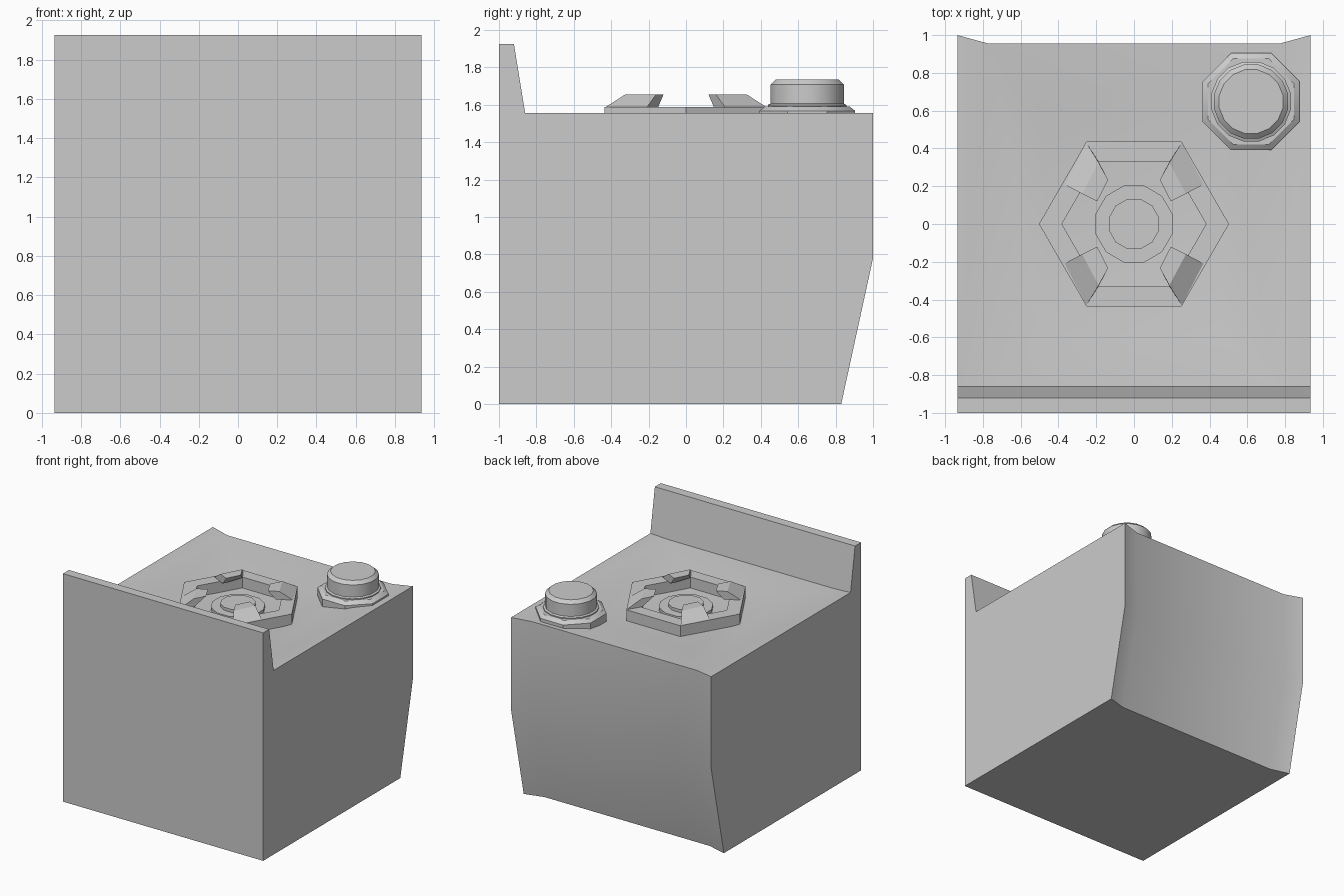
import bpy, bmesh, math
from mathutils import Vector

if "Cube" in bpy.data.objects:
    bpy.data.objects.remove(bpy.data.objects["Cube"])


def finish(name, bm, angle=30):
    bmesh.ops.remove_doubles(bm, verts=bm.verts[:], dist=1e-5)
    bmesh.ops.recalc_face_normals(bm, faces=bm.faces[:])
    me = bpy.data.meshes.new(name)
    bm.to_mesh(me)
    bm.free()
    me.shade_smooth()
    me.set_sharp_from_angle(angle=math.radians(angle))
    ob = bpy.data.objects.new(name, me)
    bpy.context.collection.objects.link(ob)
    return ob


def turned(name, centre, sides, rings, phase=0.0, cap=True):
    """Stack of polygonal rings (radius, z) joined into one turned part."""
    bm = bmesh.new()
    loops = []
    for r, z in rings:
        loops.append([bm.verts.new((centre[0] + r * math.cos(phase + math.tau * i / sides),
                                    centre[1] + r * math.sin(phase + math.tau * i / sides), z))
                      for i in range(sides)])
    for a, b in zip(loops, loops[1:]):
        for i in range(sides):
            j = (i + 1) % sides
            bm.faces.new((a[i], a[j], b[j], b[i]))
    if cap:
        bm.faces.new(loops[-1])
    return finish(name, bm)


# Body: side profile repeated over four columns, inner columns dented at the back
FLOOR = 1.495
bm = bmesh.new()
columns = []
for x in (-0.935, -0.77, 0.77, 0.935):
    inner = abs(x) < 0.9
    d = 0.045 if inner else 0.0
    drop = 0.008 if inner else 0.0
    profile = [(-1, 0), (-1, 1.925), (-0.92, 1.925), (-0.86, 1.555 - drop),
               (1 - d, 1.555 - drop), (1 - d, 0.78), (0.83 - d, 0)]
    columns.append([bm.verts.new((x, y, z)) for y, z in profile])
for c in range(3):
    a, b = columns[c], columns[c + 1]
    for i in range(7):
        if c == 1 and i == 3:
            continue
        j = (i + 1) % 7
        bm.faces.new((a[i], a[j], b[j], b[i]))
bm.faces.new(columns[0])
bm.faces.new(columns[3])

# Sunken cooking surface
rim = [columns[1][3], columns[2][3], columns[2][4], columns[1][4]]
pan = [bm.verts.new((x, y, FLOOR)) for x, y in
       ((-0.47, -0.59), (0.47, -0.59), (0.47, 0.59), (-0.47, 0.59))]
for i in range(4):
    j = (i + 1) % 4
    bm.faces.new((rim[i], rim[j], pan[j], pan[i]))
bm.faces.new(pan)
finish("stove_body", bm)

# Burner: hexagonal ring and round centre
turned("burner_ring", (0, 0), 6,
       [(0.503, FLOOR - 0.01), (0.503, 1.587), (0.382, 1.587), (0.382, FLOOR - 0.01)], cap=False)
turned("burner_head", (0, 0), 12,
       [(0.21, FLOOR - 0.01), (0.21, 1.525), (0.137, 1.525), (0.137, 1.55)], math.pi / 12)

# Four pot supports, mirrored from one
for sx in (-1, 1):
    for sy in (-1, 1):
        bm = bmesh.new()
        bottom = [(0.37, 0.21), (0.254, 0.434), (0.185, 0.325), (0.247, 0.15)]
        top = [(0.275, 0.16), (0.187, 0.325), (0.137, 0.233), (0.195, 0.12)]
        lo = [bm.verts.new((sx * x, sy * y, 1.585)) for x, y in bottom]
        hi = [bm.verts.new((sx * x, sy * y, 1.655)) for x, y in top]
        bm.faces.new(lo)
        bm.faces.new(hi)
        for i in range(4):
            j = (i + 1) % 4
            bm.faces.new((lo[i], lo[j], hi[j], hi[i]))
        finish("pot_support", bm, 20)

# Chimney collar and cap in the back corner
spot = (0.62, 0.648)
turned("chimney_collar", spot, 8,
       [(0.278, 1.5), (0.278, 1.567), (0.246, 1.59)], math.pi / 8)
turned("chimney_cap", spot, 16,
       [(0.215, 1.57), (0.215, 1.599), (0.2, 1.606), (0.2, 1.708), (0.172, 1.734)], math.pi / 16)
